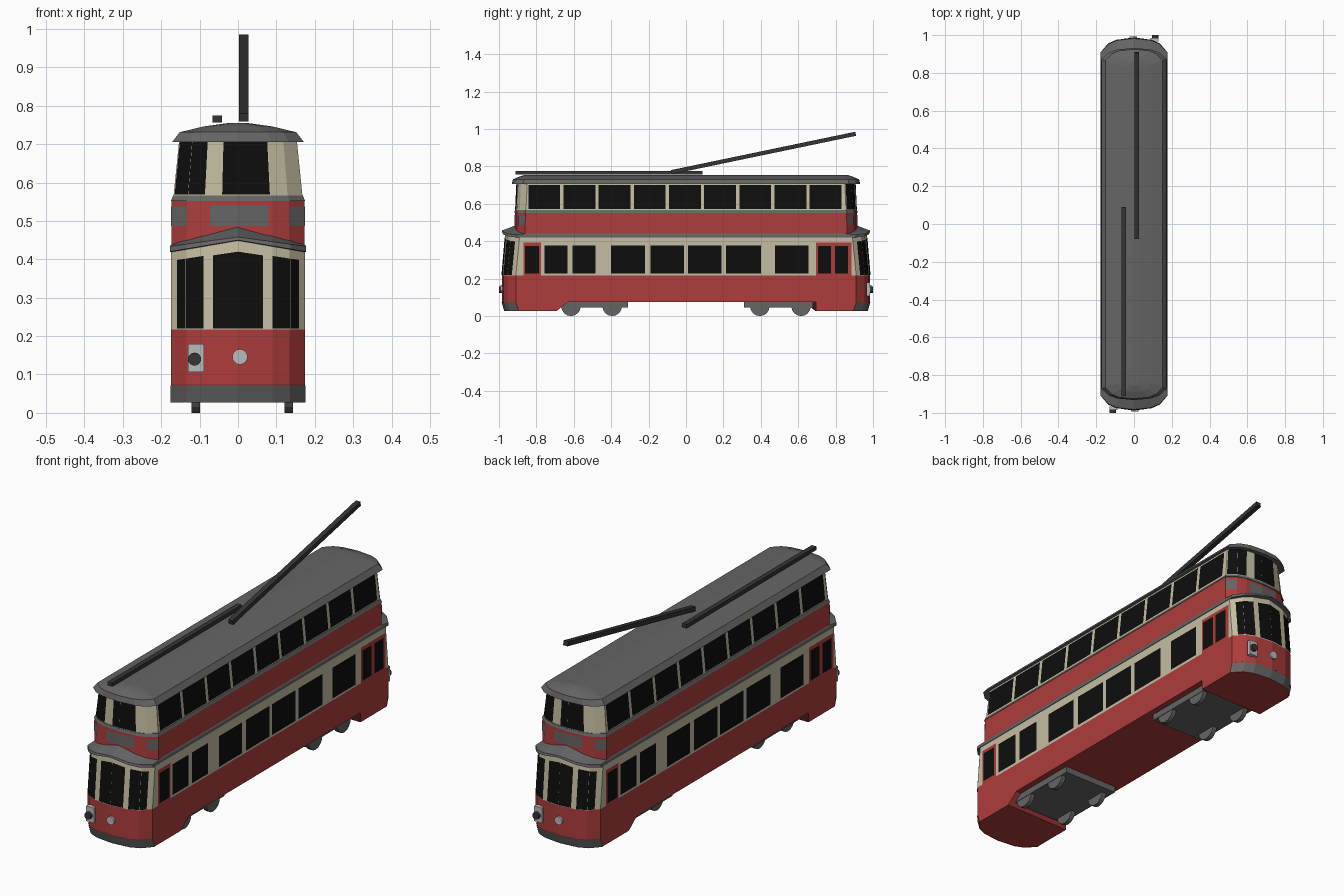
import bpy, bmesh, math
from mathutils import Vector, Matrix

if "Cube" in bpy.data.objects:
    bpy.data.objects.remove(bpy.data.objects["Cube"])


def mat(name, r, g, b):
    m = bpy.data.materials.new(name)
    m.diffuse_color = (r, g, b, 1)
    m.use_nodes = True
    m.node_tree.nodes["Principled BSDF"].inputs["Base Color"].default_value = m.diffuse_color
    return m


RED = mat("red", .42, .045, .045)
CREAM = mat("cream", .56, .51, .36)
GLASS = mat("glass", .004, .004, .004)
GREY = mat("roof_grey", .13, .13, .13)
DARK = mat("dark_grey", .035, .035, .035)
LIGHT = mat("light_grey", .5, .5, .5)


def make(name, verts, faces, m, fix=True):
    me = bpy.data.meshes.new(name)
    me.from_pydata([tuple(v) for v in verts], [], faces)
    if fix:
        bm = bmesh.new()
        bm.from_mesh(me)
        bmesh.ops.recalc_face_normals(bm, faces=bm.faces)
        bm.to_mesh(me)
        bm.free()
    me.materials.append(m)
    ob = bpy.data.objects.new(name, me)
    bpy.context.collection.objects.link(ob)
    return ob


def turn(p):
    return Vector((-p[0], -p[1], p[2]))


def nose(w, ye, z, arch=0, depth=1.0):
    """Seven faceted points around the front end, left to right."""
    pts = []
    for f, d in ((-1, .075), (-.77, .03), (-.51, .01), (0, 0),
                 (.51, .01), (.77, .03), (1, .075)):
        pts.append(Vector((f * w, d * depth - ye, z + arch * (1 - abs(f)))))
    return pts


def ring(*a):
    n = nose(*a)
    return n + [turn(p) for p in n]


def loft(name, rings, m, caps=True):
    n = len(rings[0])
    faces = [(k*n+i, k*n+(i+1) % n, (k+1)*n+(i+1) % n, (k+1)*n+i)
             for k in range(len(rings)-1) for i in range(n)]
    if caps:
        faces += [tuple(range(n))[::-1], tuple(range((len(rings)-1)*n, len(rings)*n))]
    return make(name, [p for r in rings for p in r], faces, m)


def panels(name, quads, m):
    """Thin surface panels, repeated on the opposite end or side."""
    quads = quads + [[turn(p) for p in q] for q in quads]
    make(name, [p for q in quads for p in q],
         [tuple(range(4*i, 4*i+4)) for i in range(len(quads))], m, False)


def facet(lo, hi, i, s0=0, s1=1, t0=0, t1=1, off=.002):
    """Patch of one nose facet between two rings, pushed outward."""
    q = [lo[i].lerp(lo[i+1], s).lerp(hi[i].lerp(hi[i+1], s), t)
         for s, t in ((s0, t0), (s1, t0), (s1, t1), (s0, t1))]
    n = (q[1]-q[0]).cross(q[3]-q[0]).normalized() * off
    return [p + n for p in q]


def side(y0, y1, z0, z1, x0=.177, x1=.177):
    return [Vector(p) for p in ((x0, y0, z0), (x0, y1, z0), (x1, y1, z1), (x1, y0, z1))]


def box(name, c, size, m, rx=0):
    M = Matrix.Translation(c) @ Matrix.Rotation(rx, 4, 'X') @ Matrix.Diagonal((*size, 1))
    bm = bmesh.new()
    bmesh.ops.create_cube(bm, size=1, matrix=M)
    me = bpy.data.meshes.new(name)
    bm.to_mesh(me)
    bm.free()
    me.materials.append(m)
    bpy.context.collection.objects.link(bpy.data.objects.new(name, me))


def cyl(name, c, r, depth, axis, m, seg=16):
    bpy.ops.mesh.primitive_cylinder_add(
        vertices=seg, radius=r, depth=depth, location=c,
        rotation=(0, math.pi/2, 0) if axis == 'X' else (math.pi/2, 0, 0))
    ob = bpy.context.object
    ob.name = name
    ob.data.materials.append(m)


# Lower deck shell
loft("lower_body", [ring(.175, .985, .075), ring(.175, .985, .217)], RED)
win_lo, win_hi = ring(.175, .985, .217), ring(.175, .965, .42, .03)
loft("lower_window_band", [win_lo, win_hi], CREAM)
loft("canopy", [ring(.174, .955, .418, .03), ring(.177, .985, .42, .03),
                ring(.177, .982, .434, .024), ring(.172, .905, .442, .045)], GREY, False)

# Upper deck shell and roof
red_lo, red_hi = ring(.173, .917, .42, 0, .75), ring(.173, .915, .553, 0, .75)
loft("upper_body", [red_lo, red_hi], RED)
loft("waist_rail", [ring(.175, .918, .552, 0, .75), ring(.169, .914, .566, 0, .75)], GREY)
up_lo, up_hi = ring(.168, .912, .564, 0, .75), ring(.153, .905, .712, 0, .75)
loft("upper_window_band", [up_lo, up_hi], CREAM)
loft("roof", [ring(.150, .90, .71, 0, .8), ring(.172, .932, .705, 0, .8),
              ring(.152, .925, .731, 0, .8), ring(.09, .89, .746, 0, .6),
              ring(.025, .86, .755, 0, .4)], GREY)

# Lowered platform ends with a sloped edge on one side and a step on the other
skirt_lo, skirt_hi = nose(.175, .97, .028), nose(.175, .985, .076)
base = [skirt_lo + [Vector((.175, -.69, .028)), Vector((-.175, -.695, .028))],
        skirt_hi + [Vector((.175, -.63, .076)), Vector((-.175, -.695, .076))]]
loft("front_platform", base, RED)
loft("back_platform", [[turn(p) for p in r] for r in base], RED)
panels("bumpers", [facet(skirt_lo, skirt_hi, i, t1=.92) for i in range(6)], GREY)

# End windows
panels("lower_end_windows",
       [facet(win_lo, win_hi, 0, .45, 1, .01, .88), facet(win_lo, win_hi, 1, 0, 1, .01, .88),
        facet(win_lo, win_hi, 2, .28, 1, .01, .87), facet(win_lo, win_hi, 3, 0, .72, .01, .87),
        facet(win_lo, win_hi, 4, 0, 1, .01, .88), facet(win_lo, win_hi, 5, 0, .55, .01, .88)], GLASS)
panels("upper_end_windows",
       [facet(up_lo, up_hi, 0, .1, 1, .03, .97), facet(up_lo, up_hi, 1, 0, 1, .03, .97),
        facet(up_lo, up_hi, 2, .52, 1, .03, .97), facet(up_lo, up_hi, 3, 0, .97, .03, .97)], GLASS)

# Indicator panels on the upper ends
panels("indicator_panels",
       [facet(red_lo, red_hi, 0, 0, 1, .5, .88), facet(red_lo, red_hi, 2, .17, 1, .5, .9),
        facet(red_lo, red_hi, 3, 0, .9, .5, .9), facet(red_lo, red_hi, 5, 0, 1, .5, .88)], GREY)

# Side windows and doors
panels("upper_side_windows",
       [side(-.843 + .188*i, -.843 + .188*i + .17, .572, .7, .1695, .1565) for i in range(9)], GLASS)
panels("lower_side_windows",
       [side(a, b, .228, .378) for a, b in
        ((-.757, -.634), (-.607, -.484), (-.40, -.22), (-.19, -.01),
         (.01, .19), (.215, .40), (.475, .655))], GLASS)
panels("doors", [side(-.87, -.775, .08, .392), side(.695, .885, .08, .392)], RED)
panels("door_windows", [side(a, b, .228, .375, .179, .179) for a, b in
                        ((-.86, -.785), (.706, .776), (.797, .866))], GLASS)

# Headlamp, coupling socket, bogie and wheels at each end
for s, end in ((1, "front"), (-1, "back")):
    cyl(end + "_headlamp", (.005*s, -.985*s, .146), .02, .016, 'Y', LIGHT)
    box(end + "_socket_plate", (-.109*s, -.975*s, .143), (.042, .02, .074), LIGHT)
    cyl(end + "_socket", (-.113*s, -.985*s, .14), .017, .03, 'Y', DARK)
    box(end + "_bogie", (0, -.495*s, .062), (.29, .37, .034), GREY)
    for y in (-.615, -.395):
        for x in (-.11, .132):
            cyl(end + "_wheel", (x, y*s, .052), .052, .022, 'X', GREY)

# Trolley poles: one raised, one lowered
rise, run = .205, .985
box("raised_pole", (.015, .415, .872), (.024, math.hypot(rise, run), .022), DARK, math.atan2(rise, run))
box("lowered_pole", (-.054, -.411, .766), (.024, 1.0, .018), DARK)
